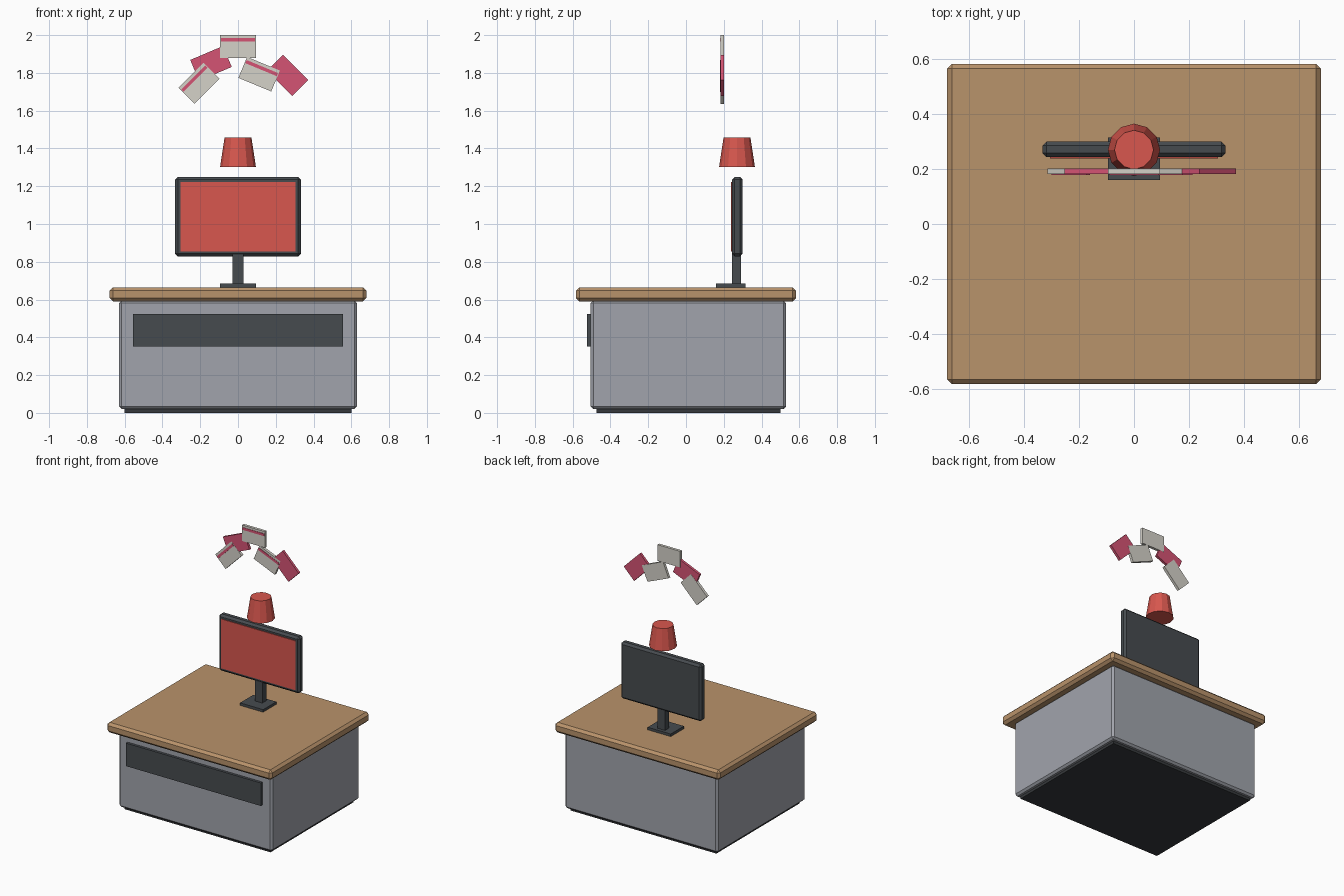
import bpy, math

if "Cube" in bpy.data.objects:
    bpy.data.objects.remove(bpy.data.objects["Cube"])


def material(name, r, g, b):
    lin = [((c / 255 + 0.055) / 1.055) ** 2.4 for c in (r, g, b)]
    m = bpy.data.materials.new(name)
    m.diffuse_color = (*lin, 1)
    m.use_nodes = True
    m.node_tree.nodes["Principled BSDF"].inputs["Base Color"].default_value = m.diffuse_color
    return m


WOOD = material("wood", 185, 147, 107)
GREY = material("cabinet grey", 161, 164, 172)
DARK = material("charcoal", 70, 75, 79)
BASE = material("plinth black", 54, 57, 60)
RED = material("red", 216, 87, 78)
PINK = material("pink", 213, 84, 116)
PAPER = material("paper", 213, 210, 201)


def box(name, x, y, z, mat, bevel=0, angle=0):
    """Box from (min, max) ranges, optionally bevelled and turned about y."""
    bpy.ops.mesh.primitive_cube_add(size=1, location=[(a + b) / 2 for a, b in (x, y, z)])
    ob = bpy.context.object
    ob.name = name
    size = [b - a for a, b in (x, y, z)]
    for v in ob.data.vertices:
        v.co = [c * s for c, s in zip(v.co, size)]
    ob.rotation_euler.y = -math.radians(angle)
    ob.data.materials.append(mat)
    if bevel:
        mod = ob.modifiers.new("bevel", 'BEVEL')
        mod.width, mod.segments = bevel, 1
    return ob


# Cabinet
box("plinth", (-0.60, 0.60), (-0.475, 0.50), (0, 0.03), BASE)
box("cabinet", (-0.63, 0.63), (-0.505, 0.53), (0.02, 0.595), GREY, 0.014)
box("drawer_front", (-0.555, 0.555), (-0.525, -0.49), (0.352, 0.523), DARK)
box("desk_top", (-0.68, 0.68), (-0.583, 0.583), (0.59, 0.665), WOOD, 0.018)

# Monitor
box("monitor_foot", (-0.095, 0.095), (0.16, 0.315), (0.66, 0.684), DARK)
box("monitor_neck", (-0.03, 0.03), (0.243, 0.29), (0.68, 0.84), DARK)
box("monitor_case", (-0.333, 0.333), (0.243, 0.30), (0.828, 1.25), DARK, 0.015)
box("screen", (-0.305, 0.305), (0.238, 0.246), (0.855, 1.222), RED)

# Floating lamp shade, twelve sided
bpy.ops.mesh.primitive_cone_add(vertices=12, radius1=0.095, radius2=0.071, depth=0.157,
                                location=(0, 0.27, 1.38))
shade = bpy.context.object
shade.name = "lamp_shade"
shade.data.materials.append(RED)

# Arc of floating cards; paper ones carry a pink stripe near the upper edge
cards = [(-0.206, 1.745, 45, PAPER), (-0.143, 1.85, 23, PINK), (0, 1.94, 0, PAPER),
         (0.112, 1.793, -22.5, PAPER), (0.263, 1.787, -45, PINK)]
for i, (cx, cz, ang, mat) in enumerate(cards):
    t = 0.0095 if mat is PINK else 0.0102   # avoids coplanar overlap
    box(f"card_{i + 1}", (cx - 0.094, cx + 0.094), (0.192 - t, 0.192 + t),
        (cz - 0.06, cz + 0.06), mat, 0, ang)
    if mat is PAPER:
        a = math.radians(ang)
        sx, sz = cx - 0.035 * math.sin(a), cz + 0.035 * math.cos(a)
        box(f"card_stripe_{i + 1}", (sx - 0.09, sx + 0.09), (0.179, 0.184),
            (sz - 0.009, sz + 0.009), PINK, 0, ang)
